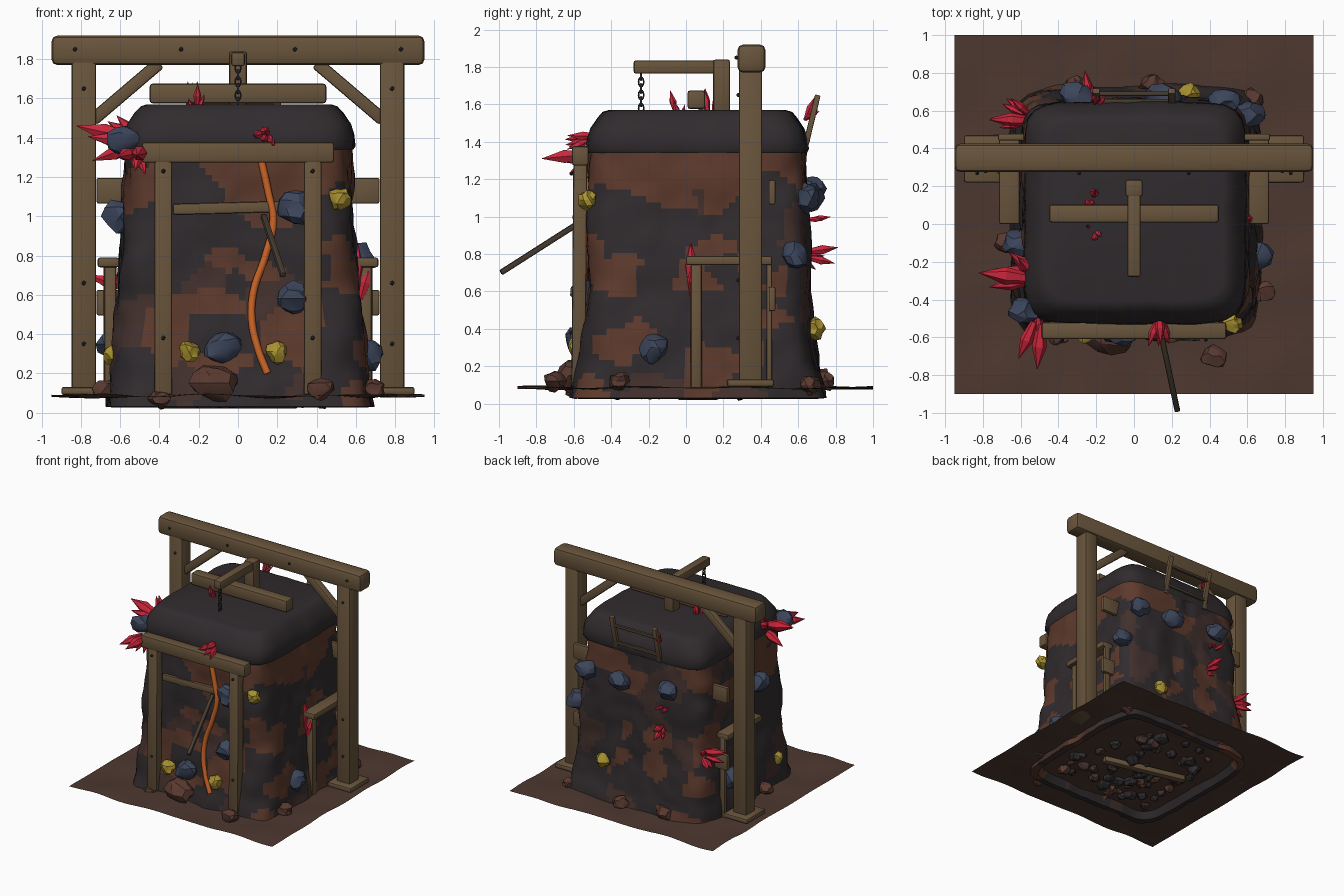
import bpy, bmesh, math, random
from mathutils import Vector, Matrix, noise

if "Cube" in bpy.data.objects:
    bpy.data.objects.remove(bpy.data.objects["Cube"])

random.seed(7)
COL = dict(wood=(.14, .09, .045), pole=(.06, .045, .03), dark=(.03, .024, .027), rust=(.11, .042, .026),
           umber=(.055, .03, .026), ground=(.075, .04, .029), red=(.6, .02, .045), blue=(.045, .06, .105),
           gold=(.4, .29, .03), orange=(.6, .13, .02), boulder=(.1, .042, .03), iron=(.03, .03, .03))
MAT = {}
for key, c in COL.items():
    MAT[key] = bpy.data.materials.new(key)
    MAT[key].diffuse_color = (*c, 1)


def finish(name, bm, mats, smooth=None):
    bmesh.ops.recalc_face_normals(bm, faces=bm.faces[:])
    me = bpy.data.meshes.new(name)
    bm.to_mesh(me)
    bm.free()
    for m in mats.split():
        me.materials.append(MAT[m])
    if smooth:
        me.shade_smooth()
        me.set_sharp_from_angle(angle=math.radians(smooth))
    ob = bpy.data.objects.new(name, me)
    bpy.context.collection.objects.link(ob)
    return ob


def beam(name, a, b, w, h, bevel=.012, mat="wood"):
    """Chamfered timber from a to b, w across and h deep."""
    a, b = Vector(a), Vector(b)
    d = (b - a).normalized()
    side = Vector((1, 0, 0)) if abs(d.z) > .9 else d.cross(Vector((0, 0, 1))).normalized()
    up = side.cross(d)
    frame = Matrix((side, d, up)).transposed().to_4x4()
    bm = bmesh.new()
    bmesh.ops.create_cube(bm, size=1)
    bmesh.ops.scale(bm, vec=(w, (b - a).length, h), verts=bm.verts)
    bmesh.ops.bevel(bm, geom=bm.edges[:], offset=bevel, segments=2, affect='EDGES', profile=.5)
    bmesh.ops.transform(bm, matrix=Matrix.Translation((a + b) / 2) @ frame, verts=bm.verts)
    return finish(name, bm, mat, 35)


def loft(bm, rings, cap=False):
    loops = [[bm.verts.new(p) for p in r] for r in rings]
    n = len(loops[0])
    for lo, hi in zip(loops, loops[1:]):
        for i in range(n):
            bm.faces.new((lo[i], lo[(i + 1) % n], hi[(i + 1) % n], hi[i]))
    if cap:
        bm.faces.new(loops[-1])


def ring(z, x0, x1, y0, y1, amp, n=112, power=8):
    """Rounded-square outline with rocky wobble."""
    pts = []
    for i in range(n):
        t = 2 * math.pi * i / n
        c, s = math.cos(t), math.sin(t)
        r = (abs(c) ** power + abs(s) ** power) ** (-1 / power)
        k = noise.noise(Vector((c * 3, s * 3, z * 3.5))) + .5 * noise.noise(Vector((c * 8, s * 8, z * 8)))
        r *= 1 + amp * k
        pts.append((x0 + (x1 - x0) * (r * c + 1) / 2, y0 + (y1 - y0) * (r * s + 1) / 2, z))
    return pts


PROFILE = [(.03, -.67, .68, -.61, .74), (.2, -.65, .66, -.57, .70), (.6, -.60, .61, -.53, .66),
           (1.0, -.59, .59, -.52, .65), (1.4, -.56, .56, -.51, .63)]


def size_at(z):
    for p, q in zip(PROFILE, PROFILE[1:]):
        if z <= q[0]:
            f = (z - p[0]) / (q[0] - p[0])
            return [u + (v - u) * f for u, v in zip(p[1:], q[1:])]
    return PROFILE[-1][1:]


# rock block with layered colour patches
bm = bmesh.new()
levels = [.03 + 1.35 * i / 40 for i in range(41)]
lip = [ring(.09, -.59, .60, -.53, .66, .02), ring(.025, -.62, .63, -.56, .69, .02)]
loft(bm, lip + [ring(z, *size_at(z), .045) for z in levels])
seeds = []
for i in range(190):
    t, z = random.uniform(0, 2 * math.pi), random.uniform(0, 1.4)
    chance = .8 if z > 1.05 else .2 if z > .78 else .65 if z > .42 else .4
    m = random.choice((1, 1, 2)) if random.random() < chance else 0
    r = (abs(math.cos(t)) ** 8 + abs(math.sin(t)) ** 8) ** (-1 / 8) * .62
    seeds.append((Vector((r * math.cos(t), .06 + r * math.sin(t), z * 1.25)), m))
for f in bm.faces:
    c = f.calc_center_median()
    c.z *= 1.25
    f.material_index = min(seeds, key=lambda s: (s[0] - c).length_squared)[1]
finish("rock_block", bm, "dark rust umber", 50)

# dark cap
bm = bmesh.new()
cap = [(1.34, .57, .58), (1.36, .58, .59), (1.42, .575, .585), (1.47, .56, .57), (1.53, .52, .53), (1.56, .49, .505),
       (1.57, .46, .47)]
loft(bm, [ring(z, -hx, hx + .01, .06 - hy, .06 + hy, .02, 80) for z, hx, hy in cap], True)
finish("rock_cap", bm, "dark", 40)

# ground sheet
bm = bmesh.new()
bmesh.ops.create_grid(bm, x_segments=36, y_segments=36, size=.95)
for v in bm.verts:
    v.co.y += .05
    v.co.z = .085 + .02 * noise.noise(v.co * 3)
finish("ground_sheet", bm, "ground", 60)

# tall gantry
beam("gantry_top_beam", (-.95, .35, 1.845), (.95, .35, 1.845), .15, .15, .03)
for s in (-1, 1):
    beam("gantry_post", (s * .785, .345, .1), (s * .785, .345, 1.8), .125, .125, .015)
    beam("gantry_base_plate", (s * .79, .22, .11), (s * .79, .47, .11), .22, .04)
    beam("gantry_brace", (s * .74, .35, 1.49), (s * .40, .35, 1.78), .06, .065)
    # side props and tie blocks
    beam("side_rail", (s * .66, 0, .765), (s * .66, .46, .765), .11, .05)
    beam("side_prop", (s * .65, .055, .08), (s * .65, .055, .75), .06, .06)
    beam("side_back_prop", (s * .66, .445, .08), (s * .66, .445, .75), .05, .03, .006)
    for z in (1.13, .56):
        beam("tie_block", (s * .54, .46, z), (s * .72, .46, z), .035, .13, .008)
    # front doorway posts
    beam("front_post", (s * .38, -.575, .09), (s * .38, -.565, 1.29), .09, .075)
beam("front_lintel", (-.49, -.565, 1.325), (.49, -.565, 1.325), .09, .105, .015)
beam("front_plank", (-.33, -.53, 1.035), (.25, -.53, 1.05), .03, .055, .008)

# top log, hoist and chain
beam("cap_log", (-.45, .055, 1.625), (.45, .055, 1.625), .095, .1, .015)
beam("hoist_post", (0, .19, 1.56), (0, .19, 1.84), .09, .09)
beam("hoist_arm", (0, -.28, 1.8), (0, .2, 1.8), .07, .07)
for i in range(6):
    bpy.ops.mesh.primitive_torus_add(major_radius=.02, minor_radius=.006, major_segments=12, minor_segments=6,
                                     location=(0, -.24, 1.755 - .035 * i), rotation=(math.pi / 2, 0, i * math.pi / 2))
    link = bpy.context.object
    link.name = "chain_link"
    link.scale = (.7, 1.15, 1)
    link.data.materials.append(MAT["iron"])
    link.data.shade_smooth()

# ladder top at the back
for s in (-1, 1):
    beam("ladder_rail", (s * .2, .63, 1.34), (s * .2, .705, 1.65), .04, .03, .006)
for y, z in ((.69, 1.57), (.65, 1.41)):
    beam("ladder_rung", (-.2, y, z), (.2, y, z), .025, .025, .006, "pole")

# leaning tool handle
beam("tool_handle", (.23, -.99, .70), (.13, -.52, 1.0), .03, .03, .008, "pole")

# orange vein down the front
cu = bpy.data.curves.new("orange_vein", 'CURVE')
cu.dimensions = '3D'
cu.bevel_depth, cu.bevel_resolution = .019, 2
path = [(.12, 1.28), (.155, 1.12), (.18, .98), (.14, .8), (.08, .62), (.07, .48), (.10, .33), (.15, .2)]
sp = cu.splines.new('BEZIER')
sp.bezier_points.add(len(path) - 1)
for p, (x, z) in zip(sp.bezier_points, path):
    p.co = (x, size_at(z)[2] - .018, z)
    p.handle_left_type = p.handle_right_type = 'AUTO'
cu.use_fill_caps = True
cu.materials.append(MAT["orange"])
bpy.context.collection.objects.link(bpy.data.objects.new("orange_vein", cu))

# bolts on timbers
bolts = [(x, .27, 1.85) for x in (-.83, -.29, .29, .83)]
bolts += [(s * .785, .28, z) for s in (-1, 1) for z in (.35, .66, 1.65)]
bolts += [(s * .38, -.612, z) for s in (-1, 1) for z in (.38, 1.23)]
bm = bmesh.new()
for p in bolts:
    bmesh.ops.create_icosphere(bm, subdivisions=1, radius=.012, matrix=Matrix.Translation(p))
finish("bolts", bm, "iron")


def crystals(loc, d, length, count, spread=.55):
    """Cluster of six-sided pointed crystals."""
    bm = bmesh.new()
    for i in range(count):
        jit = Vector([random.uniform(-1, 1) for _ in range(3)])
        dirn = (Vector(d).normalized() + jit * (spread if i else .1)).normalized()
        ln = length * (1 if i == 0 else random.uniform(.55, .9))
        rot = Matrix.Translation(Vector(loc) + jit * .03) @ dirn.to_track_quat('Z', 'Y').to_matrix().to_4x4()
        rings = [[rot @ Vector((r * ln * math.cos(k * math.pi / 3), r * ln * math.sin(k * math.pi / 3), t * ln))
                  for k in range(6)] for t, r in ((-.1, .1), (.45, .18), (1, .006))]
        loft(bm, rings, True)
    finish("crystal_cluster", bm, "red")


for args in (((-.52, -.53, 1.33), (-.2, -1, -.1), .22, 5), ((-.54, -.28, 1.38), (-1, .15, .15), .26, 5),
             ((.15, -.51, 1.42), (.1, -1, 0), .15, 5), ((-.22, .13, 1.55), (0, .1, 1), .14, 5),
             ((-.22, -.04, 1.55), (0, -.2, 1), .11, 3), ((-.58, .56, .62), (-1, .1, .1), .2, 6),
             ((-.22, .64, .8), (-.1, 1, .1), .15, 4), ((.61, .04, .62), (.15, 0, 1), .22, 2, .15),
             ((-.2, .62, 1.55), (.1, .3, 1), .12, 3), ((-.27, .65, 1.0), (-.1, 1, .2), .1, 3)):
    crystals(*args)


def stone(name, loc, size, mat):
    """Chunky faceted lump."""
    bm = bmesh.new()
    bmesh.ops.create_icosphere(bm, subdivisions=2, radius=1)
    off = Vector(loc) * 9
    for v in bm.verts:
        v.co *= 1 + .45 * noise.noise(v.co * 1.3 + off)
        v.co = Vector([c * s for c, s in zip(v.co, size)]) + Vector(loc)
        v.co.z = max(v.co.z, 0)
    return finish(name, bm, mat, 25)


# ore lumps set in the faces
for loc in ((.29, -.54, 1.04), (.28, -.55, .58), (-.08, -.58, .33), (.65, -.17, .3), (.6, .58, .79), (-.58, -.46, 1.38),
            (.48, .65, 1.1), (.15, .67, 1.1), (-.62, .3, .35), (-.3, .67, 1.15), (-.6, -.1, 1.0)):
    stone("blue_ore", loc, (.09, .07, .08), "blue")
for loc in ((.52, -.53, 1.09), (.2, -.58, .31), (-.25, -.58, .31), (-.63, -.3, .3), (.3, .69, .4)):
    stone("gold_ore", loc, (.055, .05, .055), "gold")

# boulders round the foot
for x, y, z, r in ((-.12, -.6, .15, .11), (.42, -.7, .12, .065), (.69, -.36, .12, .06), (-.3, .72, .13, .07),
                   (.1, .74, .12, .06), (-.68, -.1, .12, .06), (.62, .66, .1, .06), (-.4, -.6, .07, .05)):
    stone("boulder", (x, y, z), (r * 1.1, r * .85, r * .85), "boulder")

# rubble and a buried timber visible from underneath
for i in range(60):
    r = random.uniform(.025, .06)
    stone("rubble", (random.uniform(-.5, .5), random.uniform(-.42, .56), .075), (r, r, r * .9),
          random.choice(("dark", "umber", "boulder", "dark", "iron", "red" if r < .035 else "dark")))
beam("buried_timber", (-.4, .15, .045), (.3, -.02, .045), .06, .05)

for m in bpy.data.materials:
    if m.users and not m.is_grease_pencil:
        m.use_nodes = True
        m.node_tree.nodes["Principled BSDF"].inputs["Base Color"].default_value = m.diffuse_color
